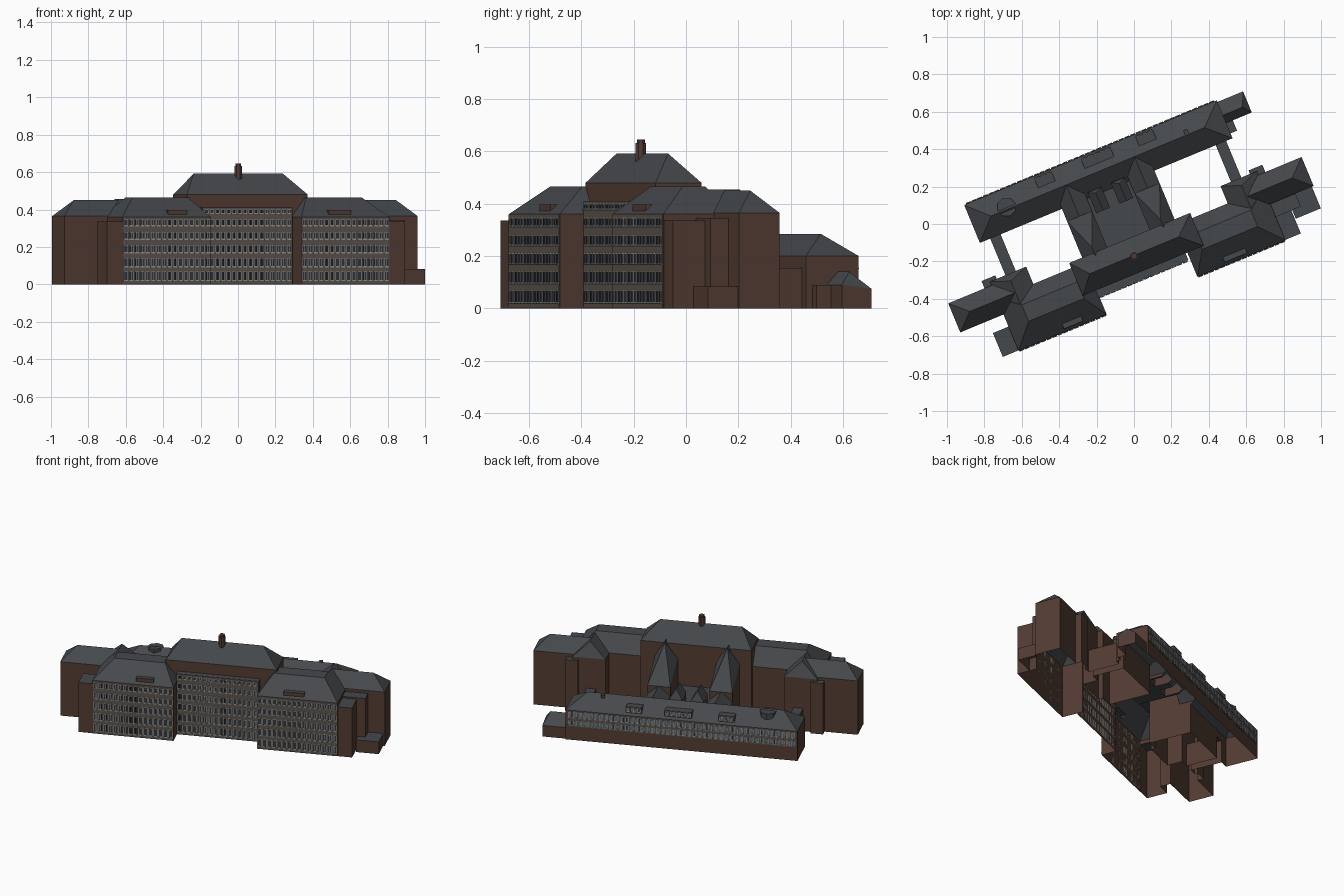
import bpy, bmesh, math
from mathutils import Matrix

if "Cube" in bpy.data.objects:
    bpy.data.objects.remove(bpy.data.objects["Cube"])

ROT = Matrix.Rotation(math.radians(22.5), 4, 'Z')   # whole complex is turned on the site
MID = -0.115                                        # mirror: u -> MID - u


def mat(name, col):
    m = bpy.data.materials.new(name)
    m.diffuse_color = (*col, 1)
    m.use_nodes = True
    m.node_tree.nodes["Principled BSDF"].inputs["Base Color"].default_value = m.diffuse_color
    return m


WALL = mat("brick", (0.085, 0.045, 0.032))
ROOF = mat("slate", (0.060, 0.065, 0.072))
PANEL = mat("facade", (0.105, 0.085, 0.072))
FRAME = mat("window_frame", (0.30, 0.30, 0.28))
GLASS = mat("glass", (0.03, 0.035, 0.045))
BLUE = mat("blue_glass", (0.10, 0.14, 0.19))
parts = []                                          # masses to be fused into one shell


def finish(name, bm, mats):
    bmesh.ops.remove_doubles(bm, verts=bm.verts, dist=1e-5)
    bmesh.ops.recalc_face_normals(bm, faces=bm.faces)
    bm.transform(ROT)
    me = bpy.data.meshes.new(name)
    bm.to_mesh(me)
    bm.free()
    for m in mats:
        me.materials.append(m)
    ob = bpy.data.objects.new(name, me)
    bpy.context.collection.objects.link(ob)
    return ob


def block(name, rect, eave, top=None, ridge=None, base=0.0):
    """Walls up to the eave, then a roof tapering to the top rectangle.
    rect/top = (u0, u1, v0, v1); eave may be (front, back)."""
    ef, eb = eave if isinstance(eave, tuple) else (eave, eave)
    bm = bmesh.new()

    def ring(r, zf, zb):
        return [bm.verts.new(p) for p in ((r[0], r[2], zf), (r[1], r[2], zf),
                                          (r[1], r[3], zb), (r[0], r[3], zb))]
    rings = [ring(rect, base, base), ring(rect, ef, eb)]
    bm.faces.new(rings[0])
    if top:
        rings.append(ring(top, ridge, ridge))
    for k in range(len(rings) - 1):
        a, b = rings[k], rings[k + 1]
        for i in range(4):
            j = (i + 1) % 4
            pts = []
            for v in (a[i], a[j], b[j], b[i]):
                if all((v.co - w.co).length > 1e-5 for w in pts):
                    pts.append(v)
            if len(pts) > 2:
                bm.faces.new(pts).material_index = k
    t = top or rect
    if t[1] - t[0] > 1e-4 and t[3] - t[2] > 1e-4:
        bm.faces.new(rings[-1]).material_index = 1
    parts.append(finish(name, bm, (WALL, ROOF)))


def flip(r):
    return (MID - r[1], MID - r[0], r[2], r[3])


def pair(name, rect, eave, top=None, ridge=None, base=0.0):
    block(name + "_left", rect, eave, top, ridge, base)
    block(name + "_right", flip(rect), eave, top and flip(top), ridge, base)


def fuse(name):
    """Union all collected masses and open the underside."""
    col = bpy.data.collections.new("masses")
    for o in parts[1:]:
        col.objects.link(o)
    md = parts[0].modifiers.new("union", 'BOOLEAN')
    md.operation, md.solver, md.operand_type, md.collection = 'UNION', 'EXACT', 'COLLECTION', col
    dg = bpy.context.evaluated_depsgraph_get()
    dg.update()
    me = bpy.data.meshes.new_from_object(parts[0].evaluated_get(dg))
    bm = bmesh.new()
    bm.from_mesh(me)
    low = [f for f in bm.faces if all(v.co.z < 1e-3 for v in f.verts)]
    bmesh.ops.delete(bm, geom=low, context='FACES')
    bm.to_mesh(me)
    bm.free()
    for o in parts:
        bpy.data.objects.remove(o)
    bpy.data.collections.remove(col)
    parts.clear()
    bpy.context.collection.objects.link(bpy.data.objects.new(name, me))


def add_box(bm, u0, u1, v0, v1, z0, z1):
    m = Matrix.Translation(((u0 + u1) / 2, (v0 + v1) / 2, (z0 + z1) / 2)) @ \
        Matrix.Diagonal((u1 - u0, v1 - v0, z1 - z0, 1))
    bmesh.ops.create_cube(bm, size=1, matrix=m)


def facade(name, u0, u1, v, rows, count, z0, z1, out=-1, glass=GLASS):
    """Panel with rows of framed two-light windows and sills; out is the outward v direction."""
    w = (u1 - u0) / count

    def layer(part, d, material, boxes):
        bm = bmesh.new()
        a, b = sorted((v, v + out * d))
        for x0, x1, s, t in boxes:
            add_box(bm, x0, x1, a, b, s, t)
        finish(name + "_" + part, bm, [material])
    frames, panes, sills = [], [], []
    for zc, h in rows:
        for i in range(count):
            c = u0 + (i + 0.5) * w
            lo, hi = zc - h / 2, zc + h / 2
            frames.append((c - w * 0.36, c + w * 0.36, lo, hi))
            panes.append((c - w * 0.29, c - w * 0.03, lo + 0.003, hi - 0.003))
            panes.append((c + w * 0.03, c + w * 0.29, lo + 0.003, hi - 0.003))
            sills.append((c - w * 0.42, c + w * 0.42, lo - 0.004, lo))
    layer("panel", 0.002, PANEL, [(u0, u1, z0, z1)])
    layer("frames", 0.004, FRAME, frames)
    layer("panes", 0.005, glass, panes)
    layer("sills", 0.007, FRAME, sills)


# Tall central block with hipped roof
block("central_block", (-0.40, 0.30, -0.25, -0.06), 0.48, (-0.32, 0.195, -0.155, -0.155), 0.592)
block("central_front", (-0.325, 0.195, -0.29, -0.20), 0.41)

# Front pavilions, cross wings, end wings and side blocks
pair("pavilion", (-0.83, -0.32, -0.39, -0.09), 0.36, (-0.72, -0.40, -0.265, -0.17), 0.465)
pair("cross_wing", (-0.83, -0.62, -0.30, 0.01), 0.36, (-0.725, -0.725, -0.24, -0.03), 0.455)
pair("end_wing", (-1.08, -0.74, -0.18, -0.012), 0.365, (-0.99, -0.72, -0.096, -0.096), 0.45)
pair("side_block", (-0.92, -0.82, -0.388, -0.25), 0.335)
pair("stair_turret", (-0.87, -0.79, -0.03, 0.03), 0.345)
block("left_dormer", (-0.56, -0.45, -0.375, -0.26), 0.397, base=0.34)
block("right_dormer", (0.37, 0.50, -0.375, -0.26), 0.397, base=0.34)

# Low blocks on the right end only
block("low_annex", (0.81, 0.955, -0.305, -0.17), 0.083)
block("mid_annex", (0.70, 0.86, -0.255, -0.17), 0.345)

# Wings joining the central block to the back wing, with steep roofs
pair("rear_tower", (-0.325, -0.18, -0.08, 0.15), (0.39, 0.28), (-0.255, -0.255, -0.14, -0.03), 0.50)
pair("rear_wing", (-0.325, -0.18, 0.10, 0.33), 0.22, (-0.255, -0.255, 0.08, 0.33), 0.283)
block("courtyard_hall", (-0.20, 0.09, -0.08, 0.24), 0.20)
pair("hall_gable", (-0.165, -0.085, 0.13, 0.25), 0.25, (-0.125, -0.125, 0.13, 0.23), 0.31, 0.15)

# Narrow flat passages to the back wing
pair("passage", (-0.74, -0.68, -0.03, 0.23), 0.155)

# Long low back wing with dormers and end annex
block("back_wing", (-0.80, 0.662, 0.222, 0.441), 0.20, (-0.69, 0.545, 0.332, 0.332), 0.285)
dormers = ((-0.35, 0.05), (-0.045, 0.085), (0.235, 0.05))
for i, (c, h) in enumerate(dormers):
    block("back_dormer_%d" % i, (c - h, c + h, 0.35, 0.425), 0.252, base=0.18)
block("back_annex", (0.64, 0.81, 0.31, 0.432), (0.09, 0.075),
      (0.64, 0.775, 0.355, 0.355), 0.14)
block("annex_step", (0.64, 0.70, 0.25, 0.33), 0.09)
block("back_skylight", (0.435, 0.455, 0.33, 0.36), 0.285, base=0.24)
fuse("building_shell")

# Chimney and octagonal roof vent
for name, u, v, r, z0, z1, m in (("chimney", -0.065, -0.16, 0.022, 0.56, 0.632, WALL),
                                 ("chimney_cap", -0.065, -0.16, 0.017, 0.632, 0.645, WALL),
                                 ("roof_vent", -0.595, 0.345, 0.052, 0.24, 0.278, ROOF)):
    bm = bmesh.new()
    bmesh.ops.create_cone(bm, cap_ends=True, segments=8, radius1=r, radius2=r, depth=z1 - z0,
                          matrix=Matrix.Translation((u, v, (z0 + z1) / 2)))
    finish(name, bm, [m])

# Window facades
five = [(0.045, 0.048), (0.118, 0.046), (0.19, 0.042), (0.26, 0.038), (0.33, 0.034)]
facade("left_front", -0.828, -0.322, -0.39, five, 16, 0.005, 0.358)
facade("right_front", MID + 0.322, MID + 0.828, -0.39, five, 16, 0.005, 0.358)
facade("middle_front", -0.32, 0.19, -0.29, five + [(0.39, 0.022)], 16, 0.005, 0.408)
facade("back_front", -0.79, 0.65, 0.441, [(0.172, 0.034), (0.118, 0.030)], 44, 0.092, 0.198, 1, BLUE)
for i, (c, h) in enumerate(dormers):
    facade("back_dormer_%d" % i, c - h, c + h, 0.425, [(0.234, 0.022)], int(h * 70),
           0.215, 0.25, 1, BLUE)
